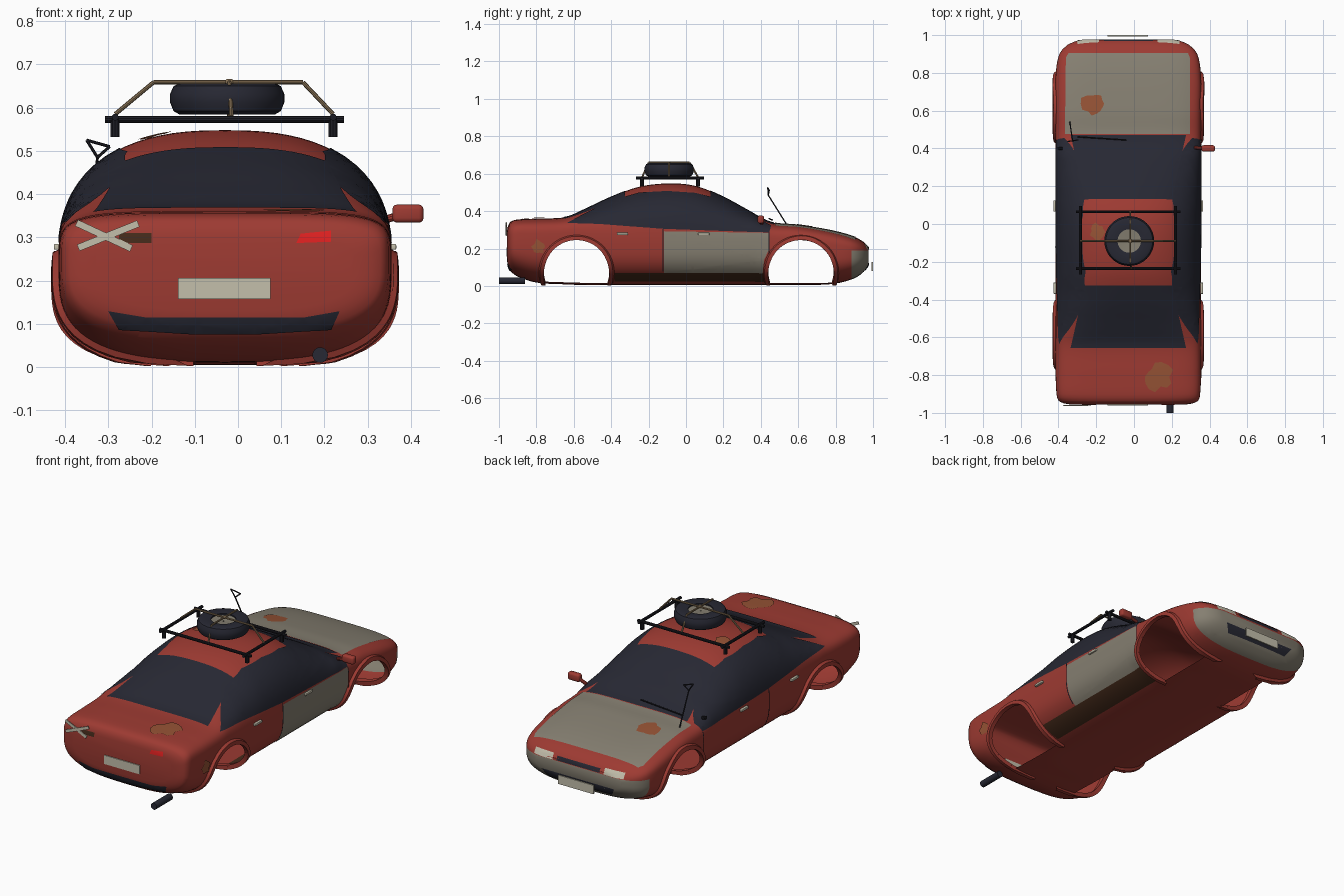
import bpy, bmesh, math, random
from mathutils import Vector, Matrix
from mathutils.bvhtree import BVHTree

if "Cube" in bpy.data.objects:
    bpy.data.objects.remove(bpy.data.objects["Cube"])

random.seed(4)
CX = -0.03                      # centre line of the car
ARCHES = {"rear": -0.585, "front": 0.615}  # wheel arch centres along y
AZ, AR = 0.07, 0.175            # wheel arch height and radius
SIDES = {"left": -1, "right": 1}

def mat(name, *rgb):
    m = bpy.data.materials.new(name)
    m.diffuse_color = (*rgb, 1)
    m.use_nodes = True
    m.node_tree.nodes["Principled BSDF"].inputs["Base Color"].default_value = m.diffuse_color
    return m

RED, GREY = mat("red_paint", .34, .043, .032), mat("grey_primer", .235, .212, .165)
GLASS, RUST = mat("dark_glass", .02, .021, .033), mat("rust", .30, .085, .035)
BROWN, CREAM = mat("brown_rust", .06, .024, .011), mat("cream", .55, .52, .41)
LAMP, ROPE = mat("red_lamp", .75, .015, .015), mat("tan_rope", .24, .165, .09)
BLACK = mat("black_metal", .012, .012, .017)

def smooth(ob):
    bpy.ops.object.select_all(action='DESELECT')
    ob.select_set(True)
    bpy.context.view_layer.objects.active = ob
    bpy.ops.object.shade_smooth_by_angle(angle=math.radians(35))

def make(name, bm, *mats):
    me = bpy.data.meshes.new(name)
    bm.to_mesh(me)
    bm.free()
    ob = bpy.data.objects.new(name, me)
    bpy.context.collection.objects.link(ob)
    for m in mats:
        me.materials.append(m)
    smooth(ob)
    return ob

def cut(bm, co, no):
    bmesh.ops.bisect_plane(bm, geom=bm.verts[:] + bm.edges[:] + bm.faces[:], plane_co=co, plane_no=no)

# Body stations: y, half width, top, bottom, squareness of the upper section
ROWS = [(-.956, .30, .30, .13, 4), (-.95, .34, .325, .10, 4), (-.935, .37, .345, .075, 4.5),
        (-.90, .38, .355, .05, 5), (-.80, .385, .36, .018, 5), (-.64, .385, .368, .008, 5),
        (-.55, .385, .405, .005, 3.6), (-.40, .385, .475, .005, 2.7), (-.25, .385, .53, .005, 2.5),
        (-.08, .385, .548, .005, 2.5), (.06, .385, .532, .005, 2.5), (.2, .385, .475, .005, 2.6),
        (.32, .385, .41, .005, 3), (.45, .385, .342, .005, 4.5), (.6, .385, .325, .006, 5),
        (.78, .385, .295, .01, 4.5), (.9, .365, .262, .04, 4), (.95, .32, .235, .075, 3.5),
        (.975, .26, .205, .11, 3)]

def slope(i, k):
    a, b = ROWS[max(i - 1, 0)], ROWS[min(i + 1, len(ROWS) - 1)]
    return (b[k] - a[k]) / (b[0] - a[0])

def station(i, t):
    a, b = ROWS[i], ROWS[i + 1]
    h = b[0] - a[0]
    return [a[0] + h * t] + [
        (2*t**3 - 3*t*t + 1) * a[k] + (t**3 - 2*t*t + t) * h * slope(i, k)
        + (3*t*t - 2*t**3) * b[k] + (t**3 - t*t) * h * slope(i + 1, k) for k in range(1, 5)]

def section(y, w, top, bot, n, q=20):
    mid = min(.24, bot + .62 * (top - bot))
    ts = [math.pi / 2 * j / q for j in range(1, q)]
    half = [(0, bot)] + [(w * math.sin(t)**(2/3), mid - (mid - bot) * math.cos(t)**(2/3)) for t in ts] + [(w, mid)]
    half += [(w * math.cos(t)**(2/n), mid + (top - mid) * math.sin(t)**(2/n)) for t in ts] + [(0, top)]
    return [Vector((CX + x, y, z)) for x, z in half + [(-x, z) for x, z in half[-2:0:-1]]]

# Body hull lofted through the stations
stations = []
for i in range(len(ROWS) - 1):
    steps = max(2, round((ROWS[i + 1][0] - ROWS[i][0]) / .02))
    stations += [station(i, s / steps) for s in range(steps)]
bm = bmesh.new()
rings = [[bm.verts.new(p) for p in section(*s)] for s in stations + [ROWS[-1]]]
for r0, r1 in zip(rings, rings[1:]):
    for j in range(len(r0)):
        bm.faces.new((r0[j - 1], r0[j], r1[j], r1[j - 1]))
bm.faces.new(rings[0])
bm.faces.new(rings[-1])
bmesh.ops.recalc_face_normals(bm, faces=bm.faces)
HULL = BVHTree.FromBMesh(bm)
# Clean borders for the primer bumper and the rusty sill
for co, no in (((0, 0, .19), (0, 0, 1)), ((0, 0, .07), (0, 0, 1)), ((0, .885, 0), (0, 1, 0))):
    cut(bm, co, no)
for f in bm.faces:
    c = f.calc_center_median()
    if c.y > .885 and c.z < .19:
        f.material_index = 1
    elif c.x > CX + .22 and c.z < .07 and -.39 < c.y < .43:
        f.material_index = 2
body = make("body_shell", bm, RED, GREY, BROWN)

# Wheel arch openings cut through the hollow shell
bm = bmesh.new()
for s in SIDES.values():
    for ay in ARCHES.values():
        bmesh.ops.create_cone(bm, cap_ends=True, segments=64, radius1=AR, radius2=AR, depth=.4,
                              matrix=Matrix.Translation((CX + s * .4, ay, AZ)) @ Matrix.Rotation(math.pi / 2, 4, 'Y'))
cutter = make("arch_cutter", bm)
cutter.hide_render = True
mod = body.modifiers.new("arches", 'BOOLEAN')
mod.object, mod.operation, mod.solver = cutter, 'DIFFERENCE', 'EXACT'
bpy.context.view_layer.objects.active = body
bpy.ops.object.modifier_apply(modifier="arches")
bpy.data.objects.remove(cutter)
bm = bmesh.new()
bm.from_mesh(body.data)
mids = [(f, f.calc_center_median()) for f in bm.faces]
bmesh.ops.delete(bm, context='FACES', geom=[f for f, c in mids if abs(c.x - CX) > .195 and min(
    math.hypot(c.y - a, c.z - AZ) for a in ARCHES.values()) < AR - .0001])
bm.to_mesh(body.data)
bm.free()
smooth(body)

# Directions from which parts are laid on the body: axis and sign
WAYS = {'top': (2, 1), 'right': (0, 1), 'left': (0, -1), 'rear': (1, -1), 'nose': (1, 1)}

def hit(way, u, v):
    axis, s = WAYS[way]
    origin, ray = [u, v], [0, 0]
    origin.insert(axis, 2 * s)
    ray.insert(axis, -s)
    return HULL.ray_cast(Vector(origin), Vector(ray))[:2]

def panel(name, way, pts, m, lift=.003, step=.02):
    """Thin panel with outline pts that follows the body surface."""
    bm = bmesh.new()
    bm.faces.new([bm.verts.new((u, v, 0)) for u, v in pts])
    bmesh.ops.triangulate(bm, faces=bm.faces[:])
    for axis, no in enumerate((Vector((1, 0, 0)), Vector((0, 1, 0)))):
        lo, hi = min(p[axis] for p in pts), max(p[axis] for p in pts)
        for i in range(1, int((hi - lo) / step) + 1):
            cut(bm, no * (lo + i * step + .0003), no)
    bmesh.ops.triangulate(bm, faces=bm.faces[:])
    spots = [(v, *hit(way, v.co.x, v.co.y)) for v in bm.verts]
    for v, p, n in spots:
        if p is not None:
            v.co = p + n * lift
    bmesh.ops.delete(bm, geom=[v for v, p, n in spots if p is None], context='VERTS')
    bm.normal_update()
    axis, s = WAYS[way]
    bmesh.ops.reverse_faces(bm, faces=[f for f in bm.faces if f.normal[axis] * s < 0])
    return make(name, bm, m)

def rect(u0, u1, v0, v1):
    return [(u0, v0), (u1, v0), (u1, v1), (u0, v1)]

def blob(u, v, r):
    return [(u + d * math.cos(a), v + d * math.sin(a)) for a, d in
            ((i * math.tau / 14, r * random.uniform(.6, 1.1)) for i in range(14))]

def rods(name, paths, r, m, seg=10):
    bm = bmesh.new()
    for path in paths:
        for a, b in zip(map(Vector, path), map(Vector, path[1:])):
            mx = Matrix.Translation((a + b) / 2) @ (b - a).to_track_quat('Z', 'Y').to_matrix().to_4x4()
            bmesh.ops.create_cone(bm, cap_ends=True, segments=seg, radius1=r, radius2=r, depth=(b - a).length, matrix=mx)
    make(name, bm, m)

def box(name, c, size, m, bevel=0, tilt=0):
    bm = bmesh.new()
    bmesh.ops.create_cube(bm, size=1, matrix=Matrix.Translation(c) @ Matrix.Rotation(math.radians(tilt), 4, 'Y') @ Matrix.Diagonal((*size, 1)))
    if bevel:
        bmesh.ops.bevel(bm, geom=bm.edges[:], offset=bevel, segments=3, affect='EDGES', profile=.5)
    make(name, bm, m)

def loop_strip(name, loops, m, closed=False):
    bm = bmesh.new()
    vs = [[bm.verts.new(p) for p in lp] for lp in loops]
    for p, q in zip(vs, vs[1:] + (vs[:1] if closed else [])):
        for j in range(len(p)):
            bm.faces.new((p[j - 1], p[j], q[j], q[j - 1]))
    bmesh.ops.recalc_face_normals(bm, faces=bm.faces)
    make(name, bm, m)

# Glass, replacement panels and rust patches
panel("windscreen", 'top', [(-.265, .13), (.205, .13), (.225, .25), (.275, .47), (-.335, .47), (-.285, .25)], GLASS)
panel("rear_window", 'top', [(-.335, -.655), (.275, -.655), (.235, -.48), (.205, -.325), (-.265, -.325), (-.295, -.48)], GLASS)
WINDOW = [(-.635, .335), (-.46, .33), (-.12, .305), (.445, .285), (.455, .32), (.36, .372), (.26, .425), (.15, .47),
          (.05, .495), (-.1, .505), (-.25, .497), (-.36, .465), (-.47, .42), (-.56, .375)]
panel("bonnet", 'top', [(-.365, .475), (.295, .475), (.295, .88), (.285, .905), (-.345, .905), (-.36, .88)], GREY)
panel("right_front_door", 'right', [(-.117, .07), (.41, .07), (.418, .14), (.441, .19), (.441, .283), (-.117, .292)], GREY)
for name, way, u, v, r in (("bonnet", 'top', -.21, .635, .072), ("boot", 'top', .13, -.81, .08),
                           ("roof", 'top', -.19, -.04, .045), ("wing", 'right', -.79, .21, .042)):
    panel(name + "_rust", way, blob(u, v, r), RUST, .005)
# Lamps, grille and bumper openings
panel("rear_lamp", 'rear', [(.135, .287), (.215, .29), (.215, .315), (.145, .308)], LAMP)
panel("broken_rear_lamp", 'rear', rect(-.275, -.2, .287, .31), BROWN)
panel("rear_bumper_strip", 'rear', [(-.3, .13), (-.275, .088), (-.1, .077), (.04, .077), (.215, .088), (.235, .13),
                                    (.15, .115), (-.21, .115)], GLASS)
panel("grille", 'nose', rect(CX - .13, CX + .13, .195, .215), GLASS)
panel("front_intake", 'nose', [(-.25, .128), (-.22, .085), (.16, .085), (.19, .128)], GLASS)

# Parts on both sides: windows, seams, headlamps, handles, flared arch lips
for side, s in SIDES.items():
    panel(side + "_side_window", side, WINDOW, GLASS)
    panel(side + "_middle_seam", side, rect(-.125, -.119, .08, .305), BLACK, .004)
    panel(side + "_front_seam", side, rect(.442, .447, .17, .285), BLACK, .004)
    panel(side + "_headlamp", 'nose', rect(*sorted((CX + s * .155, CX + s * .27)), .193, .222), CREAM)
    for end, y in (("rear", -.34), ("front", .095)):
        box(f"{side}_{end}_handle", (CX + s * .388, y, .278), (.016, .06, .013), CREAM, .003)
    for end, ay in ARCHES.items():
        loops = []
        for a in (math.radians(-19 + 218 * i / 48) for i in range(49)):
            loops.append([])
            for r, off in ((AR, -.008), (AR, .016), (AR + .02, .014), (AR + .03, -.006)):
                y, z = ay + r * math.cos(a), max(AZ + r * math.sin(a), .012)
                while hit(side, y, z)[0] is None and z < .2:
                    z += .003
                p, n = hit(side, y, z)
                q = p + n * off
                loops[-1].append((q.x, q.y, max(q.z, .003)))
        loop_strip(f"{side}_{end}_arch_lip", loops, RED)

# Number plates, tape cross, mirror, exhaust, wiper, bent wire aerial
box("rear_plate", (-.032, -.957, .182), (.214, .008, .048), CREAM)
box("front_plate", (-.032, .996, .105), (.214, .008, .048), CREAM)
box("tape_strip_a", (-.31, -.959, .304), (.14, .004, .016), CREAM, tilt=25)
box("tape_strip_b", (-.3, -.962, .304), (.15, .004, .016), CREAM, tilt=-22)
box("mirror", (.393, .40, .355), (.072, .034, .042), RED, .011)
rods("mirror_arm", [[(.32, .405, .335), (.37, .40, .35)]], .009, RED)
rods("mirror_stub", [[(-.38, .40, .335), (-.402, .40, .342)]], .009, BLACK)
rods("exhaust", [[(.19, -1.0, .028), (.19, -.86, .028)]], .018, GLASS, 16)
rods("wiper", [[(-.30, .462, .352), (-.04, .445, .36)]], .004, BLACK, 6)
TIP = (-.325, .44, .485)
rods("aerial", [[(-.34, .54, .325), TIP, (-.35, .437, .525), (-.297, .445, .51), TIP]], .0035, BLACK, 6)
# Roof rack, spare wheel and ropes
XS, YS = (-.284, .22), (-.235, .065)
rods("rack_bars", [[(-.308, y, .573), (.245, y, .573)] for y in YS], .008, BLACK)
rods("rack_rails", [[(x, -.268, .578), (x, .095, .578)] for x in XS], .008, BLACK)
rods("rack_feet", [[(x, y, .532), (x, y, .575)] for x in XS for y in YS], .011, BLACK)
TYRE = [(.062, .588), (.11, .584), (.124, .592), (.132, .612), (.132, .632), (.124, .65), (.11, .656), (.062, .65)]
RIM = [(.004, .595), (.064, .595), (.064, .643), (.004, .638)]
for name, prof, m in (("spare_tyre", TYRE, GLASS), ("spare_rim", RIM, GREY)):
    loop_strip(name, [[(-.025 + r * math.cos(a), -.09 + r * math.sin(a), z) for r, z in prof]
                      for a in (math.tau * i / 40 for i in range(40))], m, True)
rods("ropes", [[(-.284, -.09, .585), (-.195, -.09, .659), (.15, -.09, .659), (.22, -.09, .585)],
               [(-.015, -.235, .58), (-.02, -.2, .659), (-.02, .02, .659), (-.02, .065, .58)]], .005, ROPE, 8)
box("rope_knot", (-.02, -.09, .66), (.018, .018, .012), ROPE, .004)
